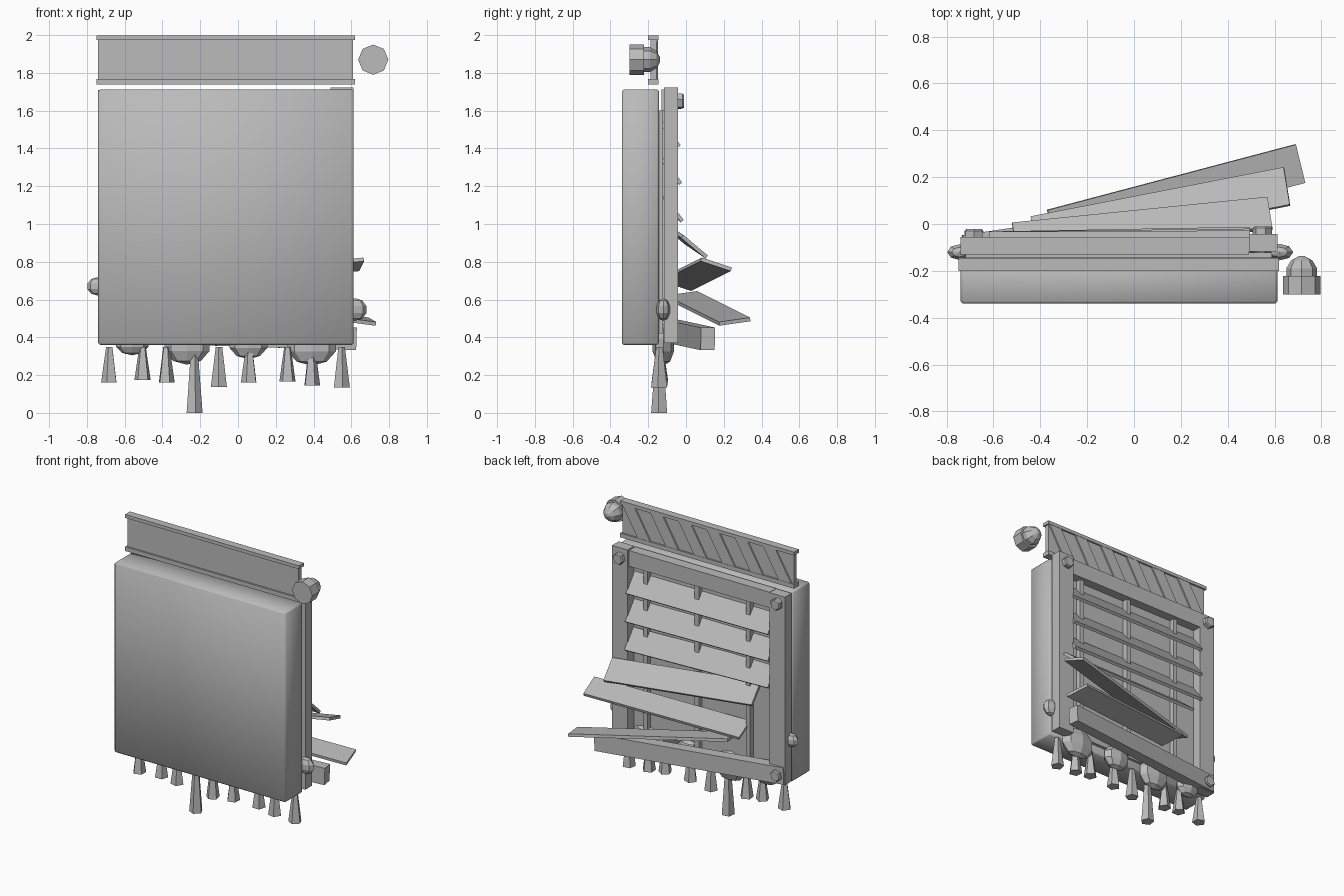
import bpy, bmesh, math
from mathutils import Vector, Matrix

if "Cube" in bpy.data.objects:
    bpy.data.objects.remove(bpy.data.objects["Cube"])

grey = bpy.data.materials.new("plain grey")
grey.diffuse_color = (0.5, 0.5, 0.5, 1)
grey.use_nodes = True
grey.node_tree.nodes["Principled BSDF"].inputs["Base Color"].default_value = grey.diffuse_color


def finish(name, bm, smooth=False):
    bmesh.ops.recalc_face_normals(bm, faces=bm.faces)
    me = bpy.data.meshes.new(name)
    bm.to_mesh(me)
    bm.free()
    me.materials.append(grey)
    for p in me.polygons:
        p.use_smooth = smooth
    ob = bpy.data.objects.new(name, me)
    bpy.context.collection.objects.link(ob)
    return ob


def box(name, x, y, z, bevel=0.0, smooth=False):
    """Box from (min, max) ranges."""
    bm = bmesh.new()
    bmesh.ops.create_cube(bm, size=1)
    for v in bm.verts:
        v.co = Vector([(r[0] + r[1]) / 2 + c * (r[1] - r[0]) for r, c in zip((x, y, z), v.co)])
    if bevel:
        bmesh.ops.bevel(bm, geom=bm.edges[:], offset=bevel, segments=1, affect='EDGES')
    return finish(name, bm, smooth)


def board(name, p, q, tilt, width, thick):
    """Board whose outer lower edge runs p to q; its width climbs inward by tilt degrees."""
    p, q = Vector(p), Vector(q)
    d = (q - p).normalized()
    t = math.radians(tilt)
    w = Vector((0, -math.cos(t), math.sin(t)))
    w = (w - d * w.dot(d)).normalized()
    n = d.cross(w)
    bm = bmesh.new()
    bmesh.ops.create_cube(bm, size=1)
    for v in bm.verts:
        c = v.co.copy()
        v.co = p + (q - p) * (c.x + 0.5) + w * width * (c.y + 0.5) + n * thick * c.z
    return finish(name, bm)


def lathe_y(name, cx, cz, rings, sides, turn=0.0):
    """Stack of (y, radius) rings along y."""
    bm = bmesh.new()
    loops = []
    for y, r in rings:
        loops.append([bm.verts.new((cx + r * math.cos(turn + i * math.tau / sides), y,
                                    cz + r * math.sin(turn + i * math.tau / sides))) for i in range(sides)])
    for a, b in zip(loops, loops[1:]):
        for i in range(sides):
            j = (i + 1) % sides
            bm.faces.new((a[i], a[j], b[j], b[i]))
    bm.faces.new(loops[0])
    bm.faces.new(loops[-1])
    return finish(name, bm)


def blob(name, centre, radii):
    bm = bmesh.new()
    bmesh.ops.create_uvsphere(bm, u_segments=8, v_segments=5, radius=1)
    bmesh.ops.transform(bm, matrix=Matrix.Translation(centre) @ Matrix.Diagonal((*radii, 1)), verts=bm.verts)
    return finish(name, bm)


# Housing and the recessed backing plate
box("housing", (-0.74, 0.612), (-0.34, -0.143), (0.36, 1.712), 0.01, True)
box("backing_plate", (-0.72, 0.59), (-0.15, -0.122), (0.42, 1.6))

# Vent frame, right post slightly loose
box("left_post", (-0.74, -0.62), (-0.13, -0.055), (0.37, 1.71))
box("right_post", (0.49, 0.612), (-0.117, -0.042), (0.37, 1.722))
box("top_rail", (-0.62, 0.49), (-0.13, -0.057), (1.6, 1.712))
board("fallen_bottom_rail", (-0.73, -0.085, 0.375), (0.62, 0.115, 0.332), 90, 0.12, 0.075)

# Corner bolts
for name, x, z, y, turn in (("bolt_top_left", -0.683, 1.65, -0.055, 0.5),
                            ("bolt_top_right", 0.548, 1.65, -0.043, 0.2),
                            ("bolt_bottom_left", -0.683, 0.43, -0.055, 0.3)):
    lathe_y(name, x, z, ((y - 0.01, 0.042), (y + 0.025, 0.042), (y + 0.033, 0.035)), 6, turn)

# Upright rods behind the slats
for i, x in enumerate((-0.43, -0.025, 0.38)):
    box(f"rod_{i}", (x - 0.016, x + 0.016), (-0.125, -0.085), (0.42, 1.6))

# Slats: three in place, three hanging loose
for i in range(3):
    z = 1.415 - 0.19 * i
    k = 0.004 + 0.008 * i
    board(f"slat_{i}", (-0.62, -0.04, z), (0.495, -0.04 + k, z - k), 53, 0.16, 0.02)
board("loose_slat_upper", (-0.52, 0.0, 0.90), (0.57, 0.11, 0.825), 40, 0.17, 0.02)
board("loose_slat_middle", (-0.44, 0.03, 0.655), (0.64, 0.24, 0.76), 17, 0.17, 0.02)
board("loose_slat_lower", (-0.37, 0.06, 0.635), (0.69, 0.34, 0.495), -6, 0.17, 0.02)

# Header sign: web, two flanges and slanted strips on its back
box("header_web", (-0.74, 0.61), (-0.188, -0.157), (1.75, 1.99))
box("header_top_flange", (-0.75, 0.62), (-0.2, -0.145), (1.974, 1.998))
box("header_bottom_flange", (-0.75, 0.62), (-0.2, -0.145), (1.738, 1.768))
for i in range(6):
    x = -0.73 + 0.222 * i
    bm = bmesh.new()
    loop = [(x, 1.76), (x + 0.1, 1.76), (x + 0.23, 1.98), (x + 0.13, 1.98)]
    f = bm.faces.new([bm.verts.new((min(a, 0.61), -0.16, b)) for a, b in loop])
    ext = bmesh.ops.extrude_face_region(bm, geom=[f])["geom"]
    bmesh.ops.translate(bm, vec=(0, 0.013, 0), verts=[v for v in ext if isinstance(v, bmesh.types.BMVert)])
    finish(f"header_strip_{i}", bm)

# Warning lamp beside the header
lathe_y("lamp_base", 0.716, 1.87, ((-0.3, 0.08), (-0.222, 0.08)), 8)
lathe_y("lamp_dome", 0.716, 1.87, ((-0.23, 0.066), (-0.19, 0.066), (-0.155, 0.045), (-0.137, 0.012)), 8)

# Drips that widen downward, as (x, bottom z)
for i, (x, z) in enumerate(((-0.68, 0.16), (-0.505, 0.175), (-0.38, 0.16), (-0.232, 0.0), (-0.1, 0.137),
                            (0.06, 0.16), (0.262, 0.165), (0.39, 0.145), (0.548, 0.135))):
    bm = bmesh.new()
    bmesh.ops.create_cone(bm, cap_ends=True, segments=5, radius1=0.045, radius2=0.018, depth=0.35 - z,
                          matrix=Matrix.Translation((x, -0.14, (0.35 + z) / 2)) @ Matrix.Rotation(0.3 + i, 4, 'Z'))
    finish(f"drip_{i}", bm)

# Faceted lumps along the bottom and on both sides
for i, (c, r) in enumerate((((-0.56, -0.12, 0.37), (0.09, 0.055, 0.065)),
                            ((-0.27, -0.12, 0.36), (0.125, 0.06, 0.105)),
                            ((0.055, -0.12, 0.37), (0.105, 0.055, 0.085)),
                            ((0.39, -0.12, 0.36), (0.135, 0.06, 0.11)),
                            ((-0.745, -0.12, 0.67), (0.055, 0.035, 0.048)),
                            ((0.62, -0.12, 0.547), (0.063, 0.037, 0.06)))):
    blob(f"lump_{i}", c, r)
